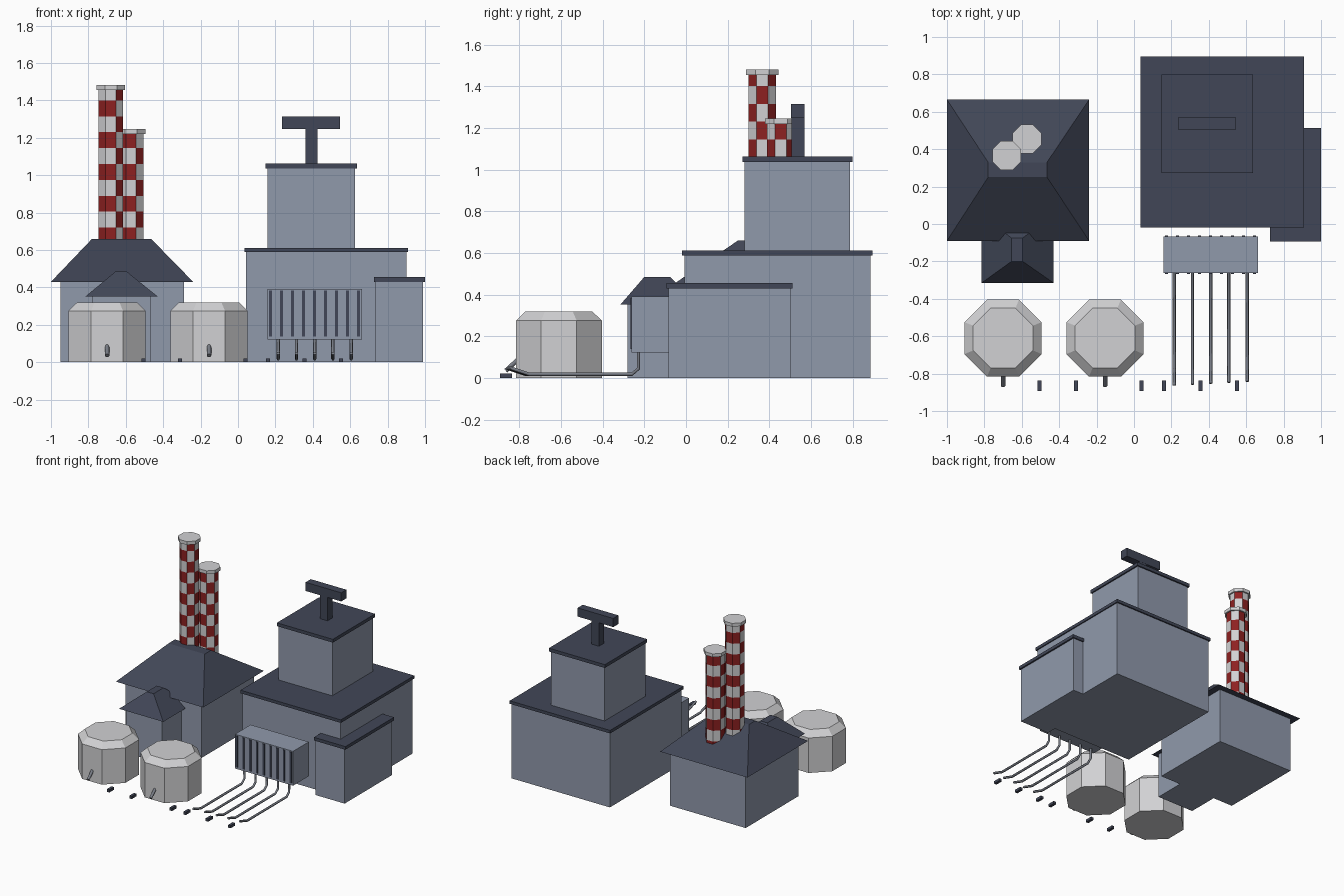
import bpy
import bmesh
from math import pi, cos, sin
from mathutils import Vector

cube = bpy.data.objects.get("Cube")
if cube:
    bpy.data.objects.remove(cube, do_unlink=True)


def material(name, rgb):
    m = bpy.data.materials.new(name)
    m.use_nodes = True
    m.diffuse_color = (*rgb, 1)
    m.node_tree.nodes["Principled BSDF"].inputs["Base Color"].default_value = (*rgb, 1)
    return m


WALL = material("blue grey wall", (0.28, 0.32, 0.41))
ROOF = material("dark slate", (0.053, 0.062, 0.095))
PALE = material("pale grey", (0.64, 0.64, 0.655))
RED = material("dark red", (0.27, 0.015, 0.015))
PIPE = material("pipe grey", (0.19, 0.205, 0.24))


def finish(name, bm, *mats):
    bmesh.ops.recalc_face_normals(bm, faces=bm.faces[:])
    me = bpy.data.meshes.new(name)
    bm.to_mesh(me)
    bm.free()
    for m in mats:
        me.materials.append(m)
    ob = bpy.data.objects.new(name, me)
    bpy.context.collection.objects.link(ob)
    return ob


def loft(name, rings, *mats):
    """Skin a stack of matching rings of points and cap both ends."""
    bm = bmesh.new()
    loops = [[bm.verts.new(p) for p in ring] for ring in rings]
    n = len(loops[0])
    for a, b in zip(loops, loops[1:]):
        for i in range(n):
            j = (i + 1) % n
            bm.faces.new((a[i], a[j], b[j], b[i]))
    bm.faces.new(loops[0][::-1])
    bm.faces.new(loops[-1])
    return finish(name, bm, *mats)


def rect(x, y, z):
    return [(x[0], y[0], z), (x[1], y[0], z), (x[1], y[1], z), (x[0], y[1], z)]


def box(name, x, y, z, mat):
    return loft(name, [rect(x, y, z[0]), rect(x, y, z[1])], mat)


def octagon(x, y, z, apothem):
    r = apothem / cos(pi / 8)
    # Side 0 faces the front, the rest follow counter-clockwise
    return [(x + r * cos(a), y + r * sin(a), z)
            for a in (-5 * pi / 8 + i * pi / 4 for i in range(8))]


def pipe(name, points, radius, mat):
    cu = bpy.data.curves.new(name, "CURVE")
    cu.dimensions = "3D"
    cu.bevel_depth = radius
    cu.bevel_resolution = 1
    cu.use_fill_caps = True
    sp = cu.splines.new("POLY")
    sp.points.add(len(points) - 1)
    for p, co in zip(sp.points, points):
        p.co = (*co, 1)
    cu.materials.append(mat)
    ob = bpy.data.objects.new(name, cu)
    bpy.context.collection.objects.link(ob)


# Boiler house with hipped roof and porch
box("house_walls", (-0.95, -0.29), (-0.04, 0.615), (0, 0.435), WALL)
loft("house_roof", [rect((-1, -0.24), (-0.09, 0.665), 0.43),
                    rect((-0.78, -0.465), (0.25, 0.33), 0.66)], ROOF)
box("porch_walls", (-0.78, -0.465), (-0.28, 0), (0, 0.36), WALL)
loft("porch_roof", [rect((-0.815, -0.43), (-0.315, 0.05), 0.352),
                    rect((-0.655, -0.595), (-0.2, -0.075), 0.485)], ROOF)

# Main hall, tower and annex with overhanging slab roofs
box("hall_walls", (0.043, 0.9), (-0.008, 0.885), (0, 0.595), WALL)
box("hall_roof", (0.034, 0.908), (-0.018, 0.895), (0.588, 0.612), ROOF)
box("tower_walls", (0.158, 0.625), (0.28, 0.787), (0.6, 1.04), WALL)
box("tower_roof", (0.148, 0.635), (0.272, 0.798), (1.036, 1.062), ROOF)
box("annex_walls", (0.735, 0.988), (-0.085, 0.503), (0, 0.435), WALL)
box("annex_roof", (0.726, 1), (-0.093, 0.512), (0.43, 0.455), ROOF)

# Rooftop antenna
box("antenna_post", (0.36, 0.425), (0.506, 0.568), (1.05, 1.25), ROOF)
box("antenna_bar", (0.235, 0.545), (0.505, 0.569), (1.247, 1.315), ROOF)

# Chequered chimneys
STEP = 0.085
for name, x, y, top in (("tall", -0.68, 0.366, 1.455), ("short", -0.572, 0.455, 1.22)):
    levels = [z for z in (0.465 + STEP * k for k in range(12)) if z < top - 0.005]
    levels.append(top)
    shaft = loft(name + "_chimney", [octagon(x, y, z, 0.066) for z in levels], PALE, RED)
    for f in shaft.data.polygons:
        row, side = divmod(f.index, 8)
        if row < len(levels) - 1:
            shift = 1 if side > 4 else 0
            f.material_index = (row + side + shift) % 2 == 0
    loft(name + "_chimney_cap", [octagon(x, y, z, 0.077) for z in (top, top + 0.026)], PALE)

# Storage tanks with sloping shoulders and spouts
for name, x in (("right", -0.7), ("left", -0.155)):
    loft(name + "_tank", [octagon(x, -0.61, z, r)
                          for z, r in ((0, 0.206), (0.275, 0.206), (0.32, 0.16))], PALE)
    pipe(name + "_tank_spout", [(x, -0.805, 0.09), (x, -0.865, 0.035)], 0.012, PIPE)

# Vent box with grille bars on both faces
box("vent_box", (0.157, 0.663), (-0.262, -0.067), (0.122, 0.392), WALL)
for i in range(9):
    x = 0.174 + 0.0587 * i
    for face, y in (("front", -0.267), ("back", -0.07)):
        box(f"vent_bar_{face}_{i}", (x - 0.008, x + 0.008), (y, y + 0.008), (0.138, 0.383), ROOF)

# Discharge pipes running forward along the ground
for i in range(5):
    x = 0.215 + 0.0975 * i
    end = -0.862 + 0.005 * i
    pipe(f"discharge_pipe_{i}", [(x, -0.228, 0.13), (x, -0.228, 0.045), (x, -0.26, 0.018),
                                 (x, end + 0.09, 0.018), (x, end, 0.048)], 0.009, PIPE)

# Small ground blocks along the front
for i, x in enumerate((-0.505, -0.31, 0.04, 0.16, 0.355, 0.55)):
    box(f"ground_block_{i}", (x - 0.011, x + 0.011), (-0.893, -0.836), (0, 0.021), ROOF)
